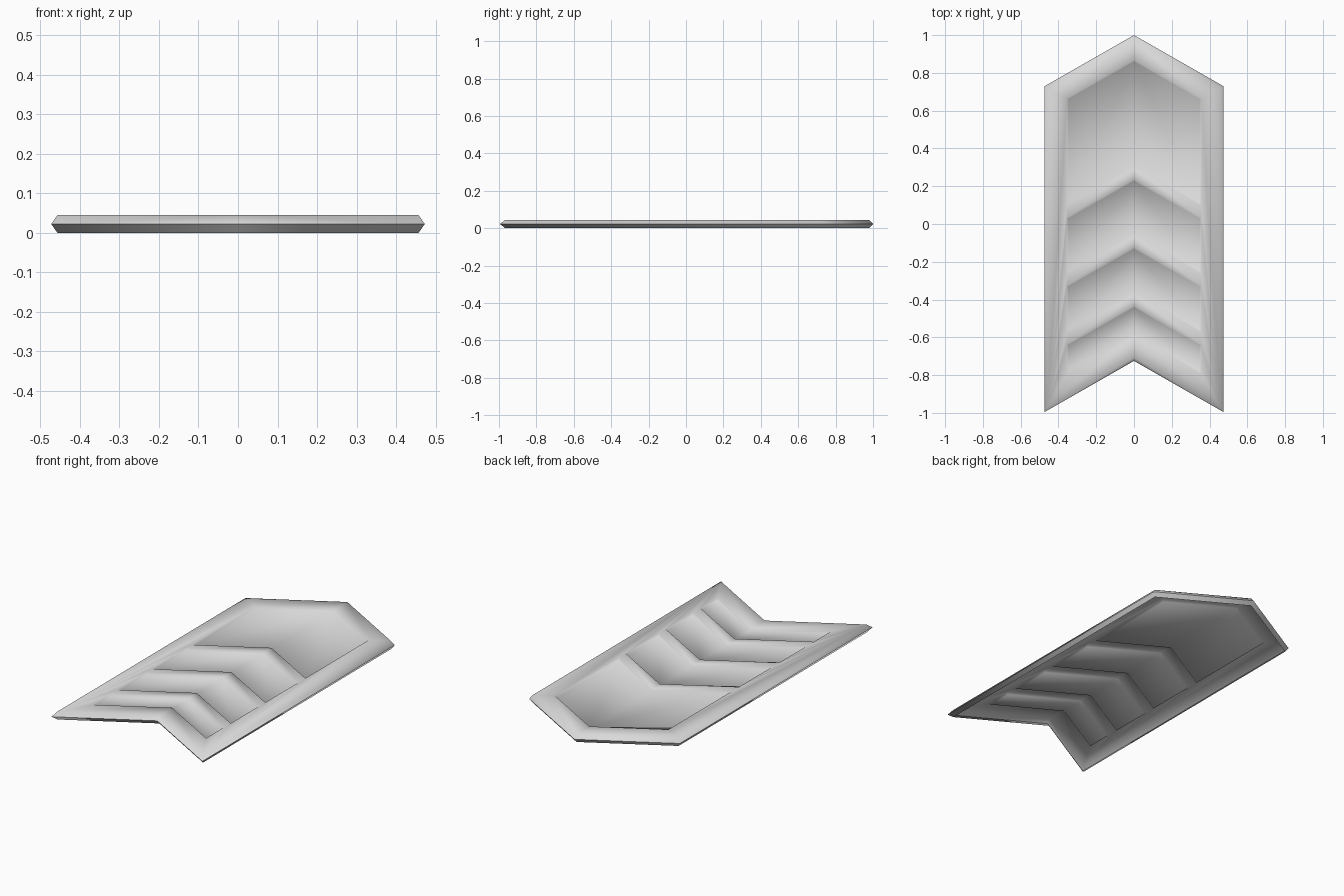
import bpy
import bmesh

if "Cube" in bpy.data.objects:
    bpy.data.objects.remove(bpy.data.objects["Cube"])

SLOPE = 0.571        # sweep of every chevron line
HALF = 0.0225        # height of the outer edge, half the total height
DEPTH = 0.008        # depth of the pockets
RUN = DEPTH * 0.8    # horizontal run of the sloped pocket walls
PANEL_X = 0.355      # half width of the recessed panel
TOP = 2 * HALF
FLOOR = TOP - DEPTH

# Light grey metal
grey = bpy.data.materials.new("light_grey")
grey.diffuse_color = (0.7, 0.7, 0.7, 1)
grey.use_nodes = True
grey.node_tree.nodes["Principled BSDF"].inputs["Base Color"].default_value = grey.diffuse_color

bm = bmesh.new()


def line(apex, half_width, z):
    """Centre and side vertex of one half of a chevron line."""
    return [bm.verts.new((0, apex, z)),
            bm.verts.new((half_width, apex - SLOPE * half_width, z))]


def strip(a, b):
    """Face between a rear chevron line and the one in front of it."""
    bm.faces.new((a[0], b[0], b[1], a[1]))


# Outer edge at mid height, flat rim edge above it, open skirt edge below it
edge_back, edge_front = line(1.0, 0.473, HALF), line(-0.725, 0.473, HALF)
rim_back, rim_front = line(0.98, 0.457, TOP), line(-0.705, 0.457, TOP)
skirt_back, skirt_front = line(0.98, 0.457, 0), line(-0.705, 0.457, 0)

# Bevelled outer edge, upper and lower, with an open underside
for b, f in ((rim_back, rim_front), (skirt_back, skirt_front)):
    strip(edge_back, b)
    strip(f, edge_front)
    bm.faces.new((edge_back[1], b[1], f[1], edge_front[1]))

# Pockets (back apex, front apex) separated by narrow ridges
pockets = [(0.867, 0.30), (0.235, -0.06), (-0.125, -0.37), (-0.435, -0.59)]
drop = RUN * 1.15    # wall run measured along y
previous = rim_back
side = []
for back, front in pockets:
    top_b, top_f = line(back, PANEL_X, TOP), line(front, PANEL_X, TOP)
    low_b = line(back - drop, PANEL_X - RUN, FLOOR)
    low_f = line(front + drop, PANEL_X - RUN, FLOOR)
    strip(previous, top_b)      # rim or ridge behind the pocket
    strip(top_b, low_b)         # back wall
    strip(low_b, low_f)         # floor
    strip(low_f, top_f)         # front wall
    bm.faces.new((top_b[1], low_b[1], low_f[1], top_f[1]))   # side wall
    side += [top_b[1], top_f[1]]
    previous = top_f
strip(previous, rim_front)

# Flat rim along the side
bm.faces.new([rim_back[1]] + side + [rim_front[1]])
bmesh.ops.recalc_face_normals(bm, faces=bm.faces)
# Rim faces must point up
if sum(f.normal.z * f.calc_area() for f in bm.faces) < 0:
    bmesh.ops.reverse_faces(bm, faces=bm.faces)
for f in bm.faces:
    f.smooth = True
# Keep the outermost edge sharp
for e in bm.edges:
    if all(abs(v.co.z - HALF) < 1e-5 for v in e.verts):
        e.smooth = False

mesh = bpy.data.meshes.new("chevron_plate")
bm.to_mesh(mesh)
bm.free()
mesh.materials.append(grey)
plate = bpy.data.objects.new("chevron_plate", mesh)
bpy.context.collection.objects.link(plate)

# Mirror left to right
mirror = plate.modifiers.new("mirror", 'MIRROR')
mirror.use_clip = True
mirror.merge_threshold = 0.0005
